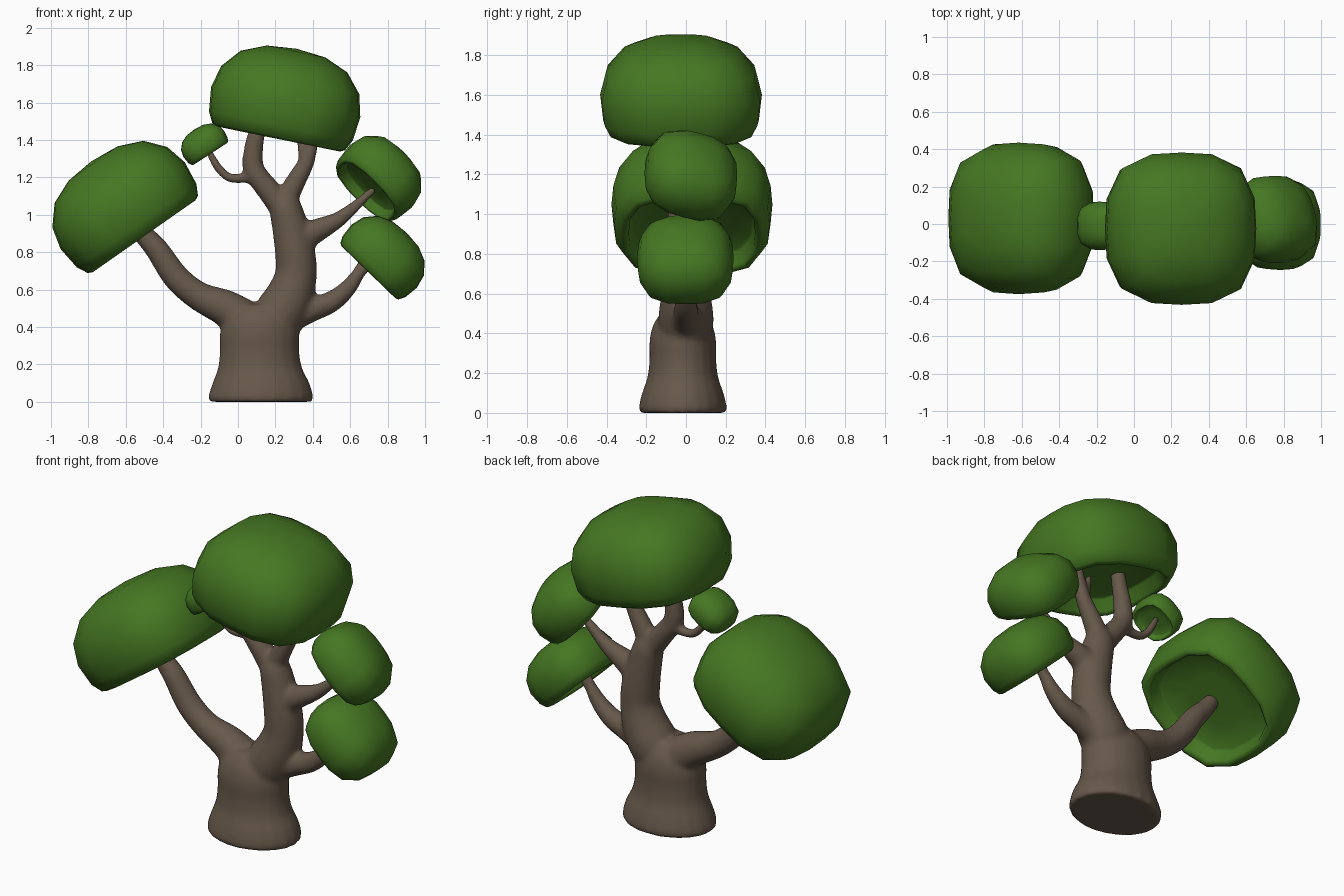
import bpy, bmesh, math
from mathutils import Vector

if "Cube" in bpy.data.objects:
    bpy.data.objects.remove(bpy.data.objects["Cube"])


def material(name, rgb):
    m = bpy.data.materials.new(name)
    m.diffuse_color = (*rgb, 1)
    m.use_nodes = True
    m.node_tree.nodes["Principled BSDF"].inputs["Base Color"].default_value = m.diffuse_color
    return m


GREEN = material("leaf green", (0.06, 0.185, 0.016))
BROWN = material("bark brown", (0.135, 0.098, 0.069))


def finish(bm, name, mat):
    bmesh.ops.recalc_face_normals(bm, faces=bm.faces)
    for f in bm.faces:
        f.smooth = True
    me = bpy.data.meshes.new(name)
    bm.to_mesh(me)
    bm.free()
    me.materials.append(mat)
    ob = bpy.data.objects.new(name, me)
    bpy.context.collection.objects.link(ob)
    return ob


def bridge(bm, a, b):
    n = len(a)
    for i in range(n):
        bm.faces.new((a[i], a[(i + 1) % n], b[(i + 1) % n], b[i]))


# leaf domes: rounded-square rings, outside from the top down, then a flat recessed underside
DOME = [(0.16, 0.475), (0.29, 0.42), (0.375, 0.32), (0.405, 0.2), (0.39, 0.07),
        (0.36, 0.012), (0.335, 0.0), (0.318, 0.02), (0.308, 0.085), (0.295, 0.095),
        (0.15, 0.1)]


def canopy(name, loc, size, tilt_x, tilt_y):
    bm = bmesh.new()
    rings = []
    for r, z in DOME:
        ring = []
        for i in range(16):
            a = math.tau * i / 16
            c, s = math.cos(a), math.sin(a)
            k = r / (abs(c) ** 3 + abs(s) ** 3) ** (1 / 3)
            ring.append(bm.verts.new((k * c, k * s, z)))
        rings.append(ring)
    for a, b in zip(rings, rings[1:]):
        bridge(bm, a, b)
    for ring, z in ((rings[0], 0.49), (rings[-1], 0.1)):
        pole = bm.verts.new((0, 0, z))
        for i in range(16):
            bm.faces.new((ring[i], ring[(i + 1) % 16], pole))
    ob = finish(bm, name, GREEN)
    ob.location = loc
    ob.scale = (size,) * 3
    ob.rotation_euler = (math.radians(tilt_x), math.radians(tilt_y), 0)


canopy("left_canopy", (-0.502, 0.03, 0.885), 1.0, 0, -35)
canopy("top_canopy", (0.215, -0.025, 1.405), 1.005, 0, 11.5)
canopy("right_upper_canopy", (0.684, -0.01, 1.126), 0.58, -20, 45)
canopy("right_lower_canopy", (0.698, -0.003, 0.692), 0.6, 0, 44)
canopy("small_canopy", (-0.148, -0.01, 1.325), 0.32, 0, -33)


# trunk and branches: tubes through (x, z, radius) points, fused by a remesh
def smooth_path(pts):
    p = [Vector(q) for q in pts]
    p = [2 * p[0] - p[1]] + p + [2 * p[-1] - p[-2]]
    out = []
    for a, b, c, d in zip(p, p[1:], p[2:], p[3:]):
        for k in range(5):
            t = k / 5
            out.append(0.5 * (2 * b + (c - a) * t + (2 * a - 5 * b + 4 * c - d) * t * t
                              + (3 * b - a - 3 * c + d) * t ** 3))
    return out + [p[-2]]


def tube(bm, pts, depth=1.0, y=0.0, flat=False):
    path = smooth_path(pts)
    rings = []
    for i, p in enumerate(path):
        t = path[min(i + 1, len(path) - 1)] - path[max(i - 1, 0)]
        n = Vector((t.y, -t.x)).normalized() if not flat else Vector((1, 0))
        ring = []
        for k in range(20):
            a = math.tau * k / 20
            c, s = p.z * math.cos(a), p.z * math.sin(a)
            ring.append(bm.verts.new((p.x + n.x * c, y + s * depth, p.y + n.y * c)))
        rings.append(ring)
    for a, b in zip(rings, rings[1:]):
        bridge(bm, a, b)
    bm.faces.new(rings[0])
    bm.faces.new(rings[-1])


wood = bmesh.new()
# flared base
tube(wood, [(0.122, 0, 0.276), (0.122, 0.03, 0.281), (0.123, 0.1, 0.26), (0.118, 0.18, 0.226),
            (0.115, 0.27, 0.213), (0.115, 0.37, 0.212), (0.115, 0.45, 0.185),
            (0.12, 0.52, 0.125)], 0.79, -0.016, True)
# main stem
tube(wood, [(0.17, 0.36, 0.12), (0.22, 0.46, 0.14), (0.275, 0.56, 0.13), (0.31, 0.68, 0.112),
            (0.305, 0.8, 0.108), (0.28, 0.93, 0.098), (0.25, 1.05, 0.085), (0.235, 1.1, 0.06)])
# top forks
tube(wood, [(0.25, 1.02, 0.07), (0.165, 1.13, 0.064), (0.085, 1.24, 0.058), (0.083, 1.35, 0.052),
            (0.105, 1.46, 0.045), (0.12, 1.56, 0.04)])
tube(wood, [(0.24, 1.05, 0.065), (0.31, 1.18, 0.054), (0.365, 1.28, 0.044), (0.39, 1.36, 0.036),
            (0.41, 1.47, 0.03)])
tube(wood, [(0.37, 1.26, 0.03), (0.338, 1.33, 0.02), (0.325, 1.45, 0.018)])
# left branch
tube(wood, [(0.08, 0.4, 0.12), (-0.06, 0.497, 0.1), (-0.21, 0.565, 0.078), (-0.33, 0.665, 0.072),
            (-0.43, 0.81, 0.064), (-0.5, 0.89, 0.055), (-0.57, 0.98, 0.045)])
# right branches
tube(wood, [(0.28, 0.84, 0.09), (0.4, 0.905, 0.068), (0.53, 0.97, 0.045), (0.62, 1.04, 0.032),
            (0.73, 1.14, 0.02)])
tube(wood, [(0.22, 0.44, 0.1), (0.38, 0.49, 0.07), (0.5, 0.535, 0.058), (0.59, 0.61, 0.046),
            (0.65, 0.69, 0.034), (0.73, 0.76, 0.022)])
tube(wood, [(0.63, 0.66, 0.03), (0.65, 0.72, 0.024), (0.69, 0.79, 0.02)])
# small twig
tube(wood, [(0.08, 1.22, 0.035), (0.02, 1.195, 0.029), (-0.05, 1.2, 0.026), (-0.105, 1.25, 0.025),
            (-0.14, 1.31, 0.022), (-0.165, 1.36, 0.018)])
trunk = finish(wood, "trunk_and_branches", BROWN)
remesh = trunk.modifiers.new("fuse", "REMESH")
remesh.mode = "VOXEL"
remesh.voxel_size = 0.012
remesh.use_smooth_shade = True
smooth = trunk.modifiers.new("soften", "SMOOTH")
smooth.factor = 0.5
smooth.iterations = 14
